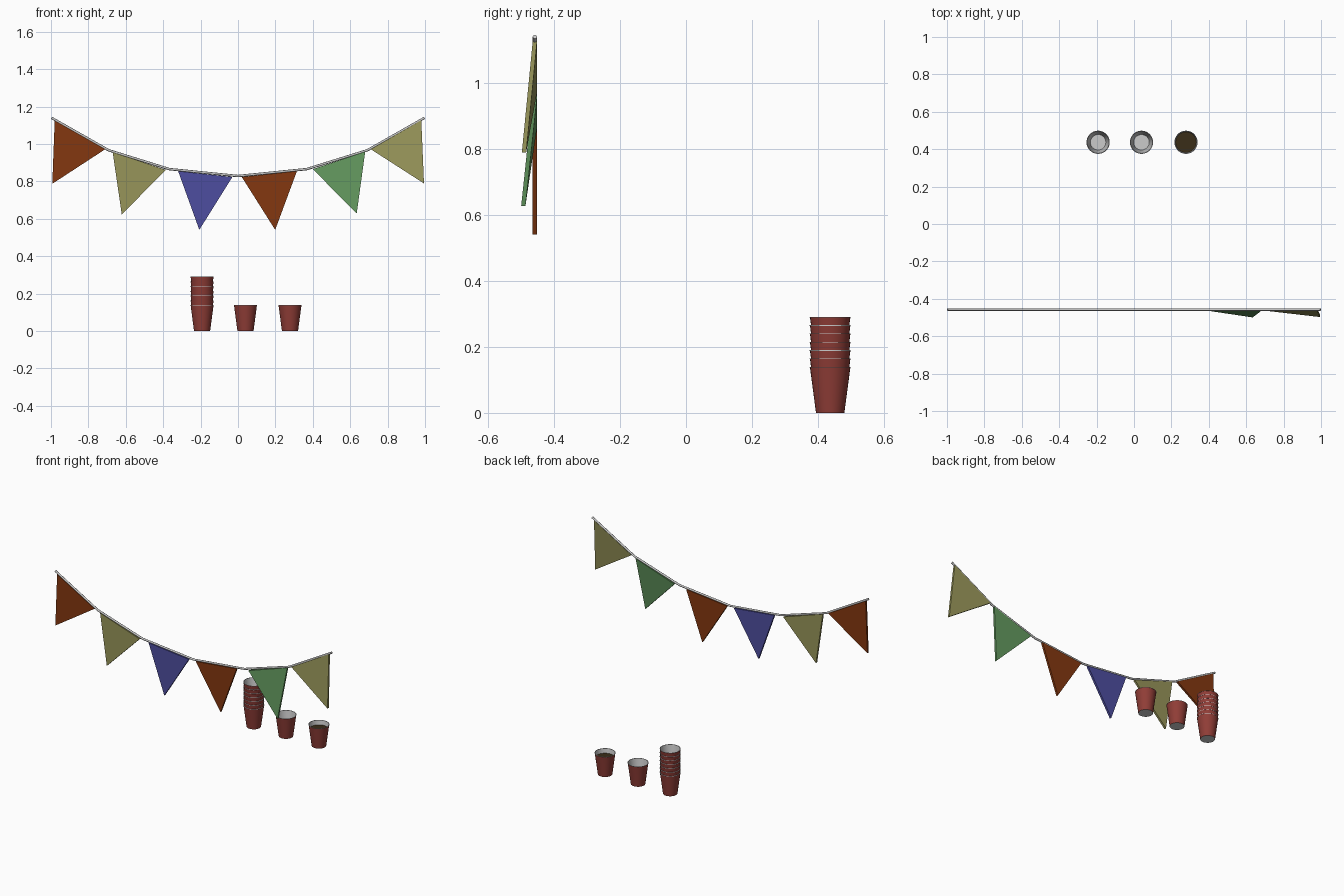
import bpy, bmesh, math
from mathutils import Vector

if "Cube" in bpy.data.objects:
    bpy.data.objects.remove(bpy.data.objects["Cube"])


def material(name, rgb):
    m = bpy.data.materials.new(name)
    m.diffuse_color = (*rgb, 1)
    m.use_nodes = True
    m.node_tree.nodes["Principled BSDF"].inputs["Base Color"].default_value = m.diffuse_color
    return m


RED = material("cup_red", (0.28, 0.047, 0.038))
DRINK = material("drink_brown", (0.042, 0.026, 0.009))
ORANGE = material("flag_orange", (0.23, 0.039, 0.005))
OLIVE = material("flag_olive", (0.31, 0.30, 0.10))
BLUE = material("flag_blue", (0.076, 0.076, 0.35))
GREEN = material("flag_green", (0.12, 0.305, 0.11))


def make_object(name, bm, mats):
    me = bpy.data.meshes.new(name)
    bm.to_mesh(me)
    bm.free()
    for m in mats:
        me.materials.append(m)
    ob = bpy.data.objects.new(name, me)
    bpy.context.collection.objects.link(ob)
    return ob


def smooth(ob):
    bpy.ops.object.select_all(action='DESELECT')
    ob.select_set(True)
    bpy.context.view_layer.objects.active = ob
    bpy.ops.object.shade_smooth_by_angle(angle=math.radians(35))


# Rope: sagging line of equal segments
ROPE_Y = -0.458
half = [(0.367, 0.866), (0.692, 0.967), (0.997, 1.14)]
path = [(-x, z) for x, z in reversed(half)] + [(0, 0.829)] + half
curve = bpy.data.curves.new("rope", 'CURVE')
curve.dimensions = '3D'
curve.bevel_depth = 0.0065
curve.bevel_resolution = 2
curve.use_fill_caps = True
spline = curve.splines.new('POLY')
spline.points.add(len(path) - 1)
for p, (x, z) in zip(spline.points, path):
    p.co = (x, ROPE_Y, z, 1)
bpy.context.collection.objects.link(bpy.data.objects.new("rope", curve))


# Flags: thin triangles hanging square to the rope, some tips swung forward
def flag(name, a, b, mat, swing=0.0):
    a, b = Vector((a[0], 0, a[1])), Vector((b[0], 0, b[1]))
    d = (b - a).normalized()
    tip = (a + b) / 2 + Vector((d.z, 0, -d.x)) * 0.3 + Vector((0, -swing, 0))
    t = 0.0065
    bm = bmesh.new()
    face = bm.faces.new([bm.verts.new(p + Vector((0, ROPE_Y - t, 0))) for p in (a, tip, b)])
    ext = bmesh.ops.extrude_face_region(bm, geom=[face], use_keep_orig=True)
    moved = [v for v in ext["geom"] if isinstance(v, bmesh.types.BMVert)]
    bmesh.ops.translate(bm, vec=(0, 2 * t, 0), verts=moved)
    bmesh.ops.recalc_face_normals(bm, faces=bm.faces)
    make_object(name, bm, [mat])


flags = [
    ((-0.98, 1.125), (-0.71, 0.972), ORANGE, 0),
    ((-0.67, 0.956), (-0.385, 0.862), OLIVE, 0),
    ((-0.32, 0.855), (-0.03, 0.824), BLUE, 0),
    ((0.02, 0.824), (0.315, 0.855), ORANGE, 0),
    ((0.40, 0.866), (0.68, 0.959), GREEN, 0.035),
    ((0.71, 0.972), (0.98, 1.127), OLIVE, 0.033),
]
for i, (a, b, m, s) in enumerate(flags):
    flag(f"flag_{i + 1}", a, b, m, s)


# Cups: revolved wall, red outside, grey lip, inside and base
CUP_Y, SIDES = 0.437, 32


def cup(name, x, z):
    profile = [(0.043, 0), (0.0612, 0.1375), (0.0622, 0.1375), (0.0622, 0.1395),
               (0.0592, 0.1395), (0.0413, 0.003)]
    bm = bmesh.new()
    rings = []
    for r, h in profile:
        rings.append([bm.verts.new((r * math.cos(k * math.tau / SIDES),
                                    r * math.sin(k * math.tau / SIDES), h))
                      for k in range(SIDES)])
    for j in range(len(profile) - 1):
        for k in range(SIDES):
            n = (k + 1) % SIDES
            f = bm.faces.new((rings[j][k], rings[j][n], rings[j + 1][n], rings[j + 1][k]))
            f.material_index = 0 if j == 0 else 1
    bm.faces.new(rings[0][::-1]).material_index = 1
    bm.faces.new(rings[-1]).material_index = 1
    ob = make_object(name, bm, [RED, None])
    ob.location = (x, CUP_Y, z)
    smooth(ob)


for i in range(7):
    cup(f"stacked_cup_{i + 1}", -0.192, i * 0.0253)
cup("empty_cup", 0.04, 0)
cup("filled_cup", 0.278, 0)

# Drink surface in the filled cup
bm = bmesh.new()
bmesh.ops.create_circle(bm, cap_ends=True, segments=SIDES, radius=0.0555)
drink = make_object("drink", bm, [DRINK])
drink.location = (0.278, CUP_Y, 0.110)
